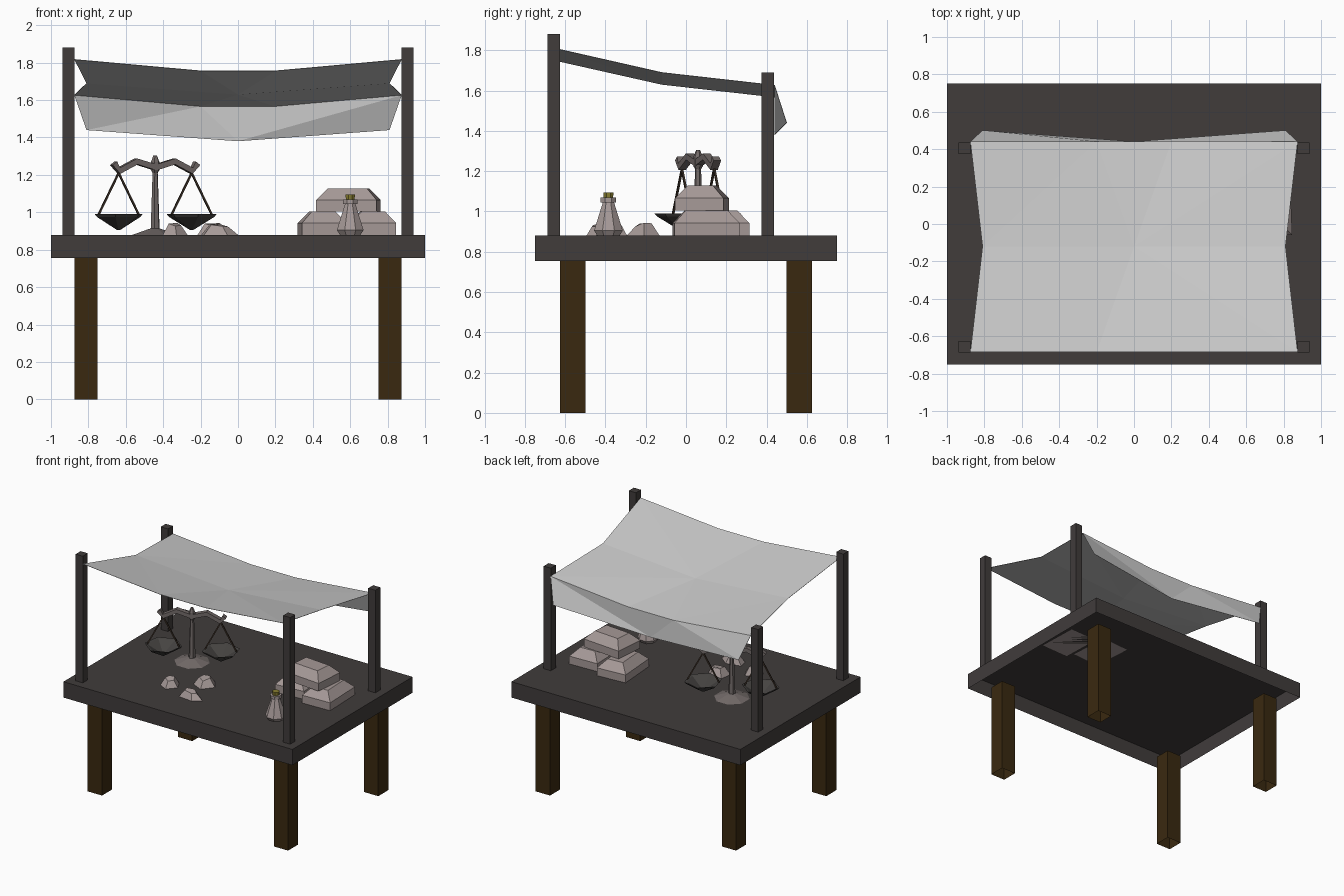
import bpy, bmesh, math, random
from mathutils import Vector, Matrix

if "Cube" in bpy.data.objects:
    bpy.data.objects.remove(bpy.data.objects["Cube"])

random.seed(4)


def mat(name, rgb):
    m = bpy.data.materials.new(name)
    m.diffuse_color = (*rgb, 1)
    m.use_nodes = True
    m.node_tree.nodes["Principled BSDF"].inputs["Base Color"].default_value = m.diffuse_color
    return m


DARK = mat("dark_wood", (0.052, 0.045, 0.044))
BROWN = mat("brown_wood", (0.042, 0.022, 0.005))
STONE = mat("pale_metal", (0.38, 0.32, 0.31))
IRON = mat("dull_metal", (0.17, 0.145, 0.14))
PAN = mat("dark_metal", (0.06, 0.056, 0.053))
CORD = mat("cord", (0.045, 0.03, 0.02))
CORK = mat("cork", (0.25, 0.21, 0.03))


def finish(name, bm, m=None):
    bmesh.ops.recalc_face_normals(bm, faces=bm.faces)
    me = bpy.data.meshes.new(name)
    bm.to_mesh(me)
    bm.free()
    ob = bpy.data.objects.new(name, me)
    bpy.context.collection.objects.link(ob)
    if m:
        me.materials.append(m)
    return ob


def stack(name, rings, m=None, bottom=True, top=True):
    """Loft closed rings of equal point count, optionally capping the ends."""
    bm = bmesh.new()
    vs = [[bm.verts.new(p) for p in r] for r in rings]
    n = len(vs[0])
    for a, b in zip(vs, vs[1:]):
        for i in range(n):
            j = (i + 1) % n
            bm.faces.new((a[i], a[j], b[j], b[i]))
    if bottom:
        bm.faces.new(vs[0])
    if top:
        bm.faces.new(vs[-1])
    return finish(name, bm, m)


def rect(cx, cy, hx, hy, z, turn=0.0):
    c, s = math.cos(turn), math.sin(turn)
    return [(cx + u * hx * c - v * hy * s, cy + u * hx * s + v * hy * c, z)
            for u, v in ((-1, -1), (1, -1), (1, 1), (-1, 1))]


def box(name, cx, cy, hx, hy, z0, z1, m, **caps):
    """Upright box, open underneath."""
    return stack(name, [rect(cx, cy, hx, hy, z0), rect(cx, cy, hx, hy, z1)], m, bottom=False, **caps)


def lathe(name, x, y, profile, n, m, turn=0.0, bottom=True):
    ang = [turn + math.tau * i / n for i in range(n)]
    return stack(name, [[(x + r * math.cos(a), y + r * math.sin(a), z) for a in ang]
                        for r, z in profile], m, bottom=bottom)


# Table top (hollow underneath), legs and canopy posts
box("table_top", 0, 0, 1, 0.75, 0.755, 0.88, DARK)
for sx, side in ((-1, "left"), (1, "right")):
    for sy, end in ((-1, "front"), (1, "back")):
        box(f"{end}_{side}_leg", sx * 0.8125, sy * 0.5625, 0.0625, 0.0625, 0, 0.755, BROWN, top=False)
    for y, top, end in ((-0.656, 1.88, "front"), (0.406, 1.69, "back")):
        box(f"{end}_{side}_post", sx * 0.906, y, 0.031, 0.031, 0.88, top, DARK)

# Sagging cloth canopy with a hanging back flap: rows of four and three points alternate
bm = bmesh.new()


def row(y, hx, z, *inner):
    pts = [(-hx, y, z), *inner, (hx, y, z)]
    return [bm.verts.new(p) for p in pts]


front = row(-0.685, 0.875, 1.818, (-0.2, -0.685, 1.757), (0.2, -0.685, 1.757))
mid = row(-0.12, 0.81, 1.69, (0, -0.12, 1.63))
back = row(0.44, 0.875, 1.627, (-0.2, 0.44, 1.567), (0.2, 0.44, 1.567))
hem = row(0.5, 0.81, 1.44, (0, 0.44, 1.38))
for wide, short in ((front, mid), (back, mid), (back, hem)):
    a, b, c, d = wide
    l, m, r = short
    for tri in ((a, b, l), (b, m, l), (b, c, m), (c, d, m), (d, r, m)):
        bm.faces.new(tri)
canopy = finish("canopy_cloth", bm)
mod = canopy.modifiers.new("thin", "SOLIDIFY")
mod.thickness = 0.002
mod.offset = 0


# Stacked ingots
def ingot(name, x, y, z, degrees):
    t = math.radians(degrees)
    stack(name, [rect(x, y, 0.162, 0.12, z, t), rect(x, y, 0.162, 0.12, z + 0.062, t),
                 rect(x, y, 0.105, 0.063, z + 0.124, t)], STONE)


ingot("left_ingot", 0.45, 0.145, 0.88, 94)
ingot("right_ingot", 0.72, 0.1, 0.88, 92)
ingot("top_ingot", 0.59, 0.08, 1.004, -5)

# Stoppered flask
lathe("flask", 0.6, -0.385, [(0.06, 0.88), (0.077, 0.905), (0.03, 1.045),
                             (0.042, 1.045), (0.042, 1.068), (0.025, 1.068)],
      8, STONE, math.pi / 8, bottom=False)
lathe("flask_cork", 0.6, -0.385, [(0.025, 1.065), (0.027, 1.095)], 8, CORK, math.pi / 8)

# Loose ore chunks
for i, (x, y, rx, ry) in enumerate(((-0.34, -0.36, 0.07, 0.075), (-0.14, -0.21, 0.085, 0.085),
                                    (-0.105, -0.44, 0.105, 0.06))):
    ang = [math.tau * (k + random.uniform(-0.15, 0.15)) / 5 for k in range(5)]
    rings = [[(x + s * rx * math.cos(t), y + s * ry * math.sin(t),
               z + (random.uniform(-0.012, 0.012) if z > 0.88 else 0)) for t in ang]
             for s, z in ((1, 0.88), (0.5, 0.933))]
    stack(f"ore_chunk_{i + 1}", rings, STONE, bottom=False)

# Balance scale, turned on the table
CX, CY = -0.443, 0.06
TURN = math.atan2(0.16, 0.39)
place = Matrix.Translation((CX, CY, 0)) @ Matrix.Rotation(TURN, 4, "Z")
lathe("scale_base", CX, CY, [(0.13, 0.88), (0.045, 0.908), (0.02, 0.915)], 8, IRON, TURN, bottom=False)
lathe("scale_column", CX, CY, [(0.026, 0.9), (0.015, 1.21), (0.024, 1.225),
                               (0.024, 1.27), (0.01, 1.305)], 6, IRON, TURN)


def bar(name, pts, hw, hh, m):
    """Rectangular bar swept along points in the beam's own x-z plane."""
    rings = []
    for k, p in enumerate(pts):
        q0, q1 = Vector(pts[max(k - 1, 0)]), Vector(pts[min(k + 1, len(pts) - 1)])
        t = (q1 - q0).normalized()
        n = Vector((-t.z, 0, t.x)) * hh
        s = Vector((0, hw, 0))
        rings.append([place @ (Vector(p) + o) for o in (n + s, n - s, -n - s, -n + s)])
    return stack(name, rings, m)


half = [(0.11, 0, 1.272), (0.21, 0, 1.222), (0.24, 0, 1.262)]
beam = [(-u, v, z) for u, v, z in reversed(half)] + [(0, 0, 1.24)] + half
bar("scale_beam", beam, 0.02, 0.016, IRON)

for s, side in ((-1, "left"), (1, "right")):
    u = s * 0.211
    p = place @ Vector((u, 0, 0))
    lathe(f"{side}_pan", p.x, p.y, [(0.01, 0.906), (0.125, 0.975), (0.138, 0.99),
                                    (0.12, 0.985), (0.01, 0.918)], 6, PAN, TURN + 0.2 + s * 0.2)
    for e, end in ((-1, "outer"), (1, "inner")):
        bar(f"{side}_pan_{end}_cord", [(u, 0, 1.21), (u + s * -e * 0.118, 0, 0.984)],
            0.005, 0.005, CORD)
